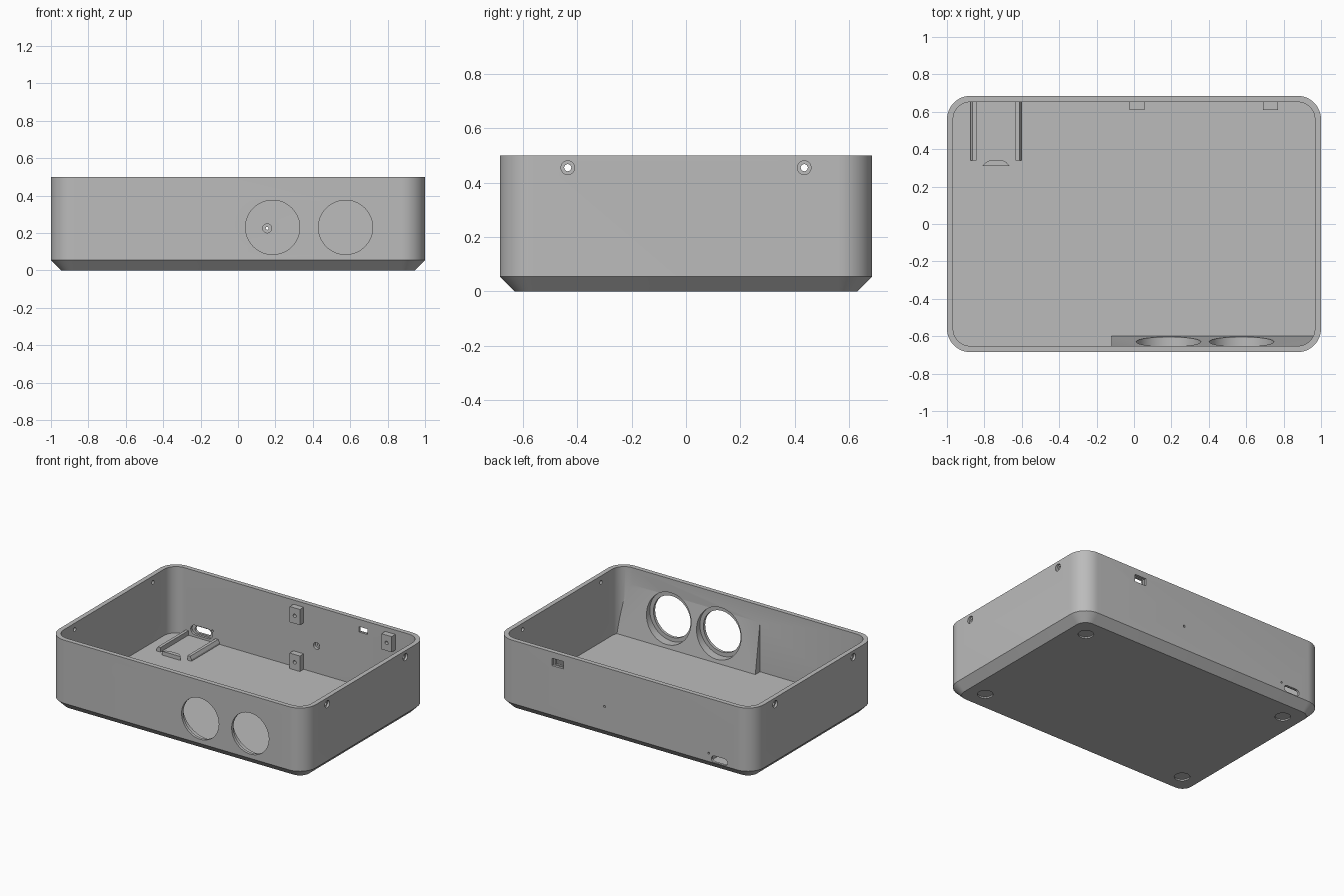
import bpy, bmesh
from math import cos, sin, pi

cube = bpy.data.objects.get("Cube")
if cube:
    bpy.data.objects.remove(cube, do_unlink=True)

# Single plastic material
grey = bpy.data.materials.new("grey plastic")
grey.use_nodes = True
grey.diffuse_color = (0.5, 0.5, 0.5, 1)
grey.node_tree.nodes["Principled BSDF"].inputs["Base Color"].default_value = (0.5, 0.5, 0.5, 1)

# Maps (u, v, w) onto x, y, z for a solid lofted along the given axis
AXES = {
    "X": lambda u, v, w: (w, u, v),
    "Y": lambda u, v, w: (u, w, v),
    "Z": lambda u, v, w: (u, v, w),
}


def rounded(hu, hv, r=0.0, cu=0.0, cv=0.0, steps=12):
    """Outline of a rounded rectangle; a circle when r equals both halves."""
    pts = []
    for q, (su, sv) in enumerate([(1, 1), (-1, 1), (-1, -1), (1, -1)]):
        for i in range(steps + 1):
            a = (q + i / steps) * pi / 2
            pts.append((cu + su * (hu - r) + r * cos(a), cv + sv * (hv - r) + r * sin(a)))
    return pts


def solid(name, rings, axis="Z"):
    """Capped loft through (w, outline) rings."""
    bm = bmesh.new()
    loops = [[bm.verts.new(AXES[axis](u, v, w)) for u, v in pts] for w, pts in rings]
    n = len(loops[0])
    for a, b in zip(loops, loops[1:]):
        for i in range(n):
            j = (i + 1) % n
            bm.faces.new((a[i], a[j], b[j], b[i]))
    bm.faces.new(loops[0])
    bm.faces.new(loops[-1])
    bmesh.ops.remove_doubles(bm, verts=bm.verts, dist=1e-5)
    bmesh.ops.recalc_face_normals(bm, faces=bm.faces)
    mesh = bpy.data.meshes.new(name)
    bm.to_mesh(mesh)
    bm.free()
    mesh.materials.append(grey)
    ob = bpy.data.objects.new(name, mesh)
    bpy.context.collection.objects.link(ob)
    return ob


def prism(name, pts, lo, hi, axis="Z"):
    return solid(name, [(lo, pts), (hi, pts)], axis)


def bore(cu, cv, axis, *stages):
    """Stepped round cutter from (w, radius) stages."""
    return solid("cutter", [(w, rounded(r, r, r, cu, cv)) for w, r in stages], axis)


def cut(target, cutter):
    mod = target.modifiers.new("cut", "BOOLEAN")
    mod.operation = "DIFFERENCE"
    mod.solver = "EXACT"
    mod.object = cutter
    bpy.context.view_layer.objects.active = target
    bpy.ops.object.modifier_apply(modifier=mod.name)
    bpy.data.objects.remove(cutter, do_unlink=True)


def smooth(ob):
    bpy.ops.object.select_all(action="DESELECT")
    ob.select_set(True)
    bpy.context.view_layer.objects.active = ob
    bpy.ops.object.shade_smooth_by_angle()


HX, HY, WALL, FLOOR = 1.0, 0.685, 0.033, 0.033
IX, IY = HX - WALL, HY - WALL

# Tray body with chamfered base
body = solid("tray_body", [
    (0, rounded(HX - 0.055, HY - 0.055, 0.07)),
    (0.055, rounded(HX, HY, 0.125)),
    (0.5, rounded(HX, HY, 0.125)),
])

# Cavity, leaving a sloped panel along the inside of the front wall
cavity = prism("cavity", rounded(IX, IY, 0.092), FLOOR, 0.6)
cut(cavity, prism("panel", [(-0.595, 0), (-0.652, 0.38), (-0.8, 0.38), (-0.8, 0)], -0.12, 1.1, "X"))
cut(body, cavity)

# Two round front openings with wider seats inside
for x in (0.185, 0.575):
    cut(body, bore(x, 0.23, "Y", (-0.75, 0.145), (-0.665, 0.145), (-0.665, 0.173), (-0.5, 0.173)))

# Counterbored lid screw holes in both sides
for s in (-1, 1):
    for y in (-0.435, 0.435):
        cut(body, bore(y, 0.455, "X", (s * 0.9, 0.013), (s * 0.985, 0.013),
                       (s * 0.985, 0.025), (s * 1.1, 0.025)))

# Foot recesses under the base
for x in (-0.82, 0.82):
    for y in (-0.5, 0.5):
        cut(body, bore(x, y, "Z", (-0.1, 0.05), (0.01, 0.05)))

# Back wall: sensor hole, pin hole, switch window and cable slot
cut(body, bore(0.156, 0.225, "Y", (0.6, 0.024), (0.672, 0.024), (0.672, 0.008), (0.75, 0.008)))
cut(body, bore(-0.656, 0.113, "Y", (0.6, 0.007), (0.75, 0.007)))
for x, z, inner, outer in (
    (0.52, 0.43, (0.032, 0.019, 0), (0.045, 0.026, 0)),
    (-0.74, 0.083, (0.085, 0.034, 0.034), (0.062, 0.023, 0.023)),
):
    cut(body, solid("cutter", [
        (0.6, rounded(*inner, x, z)), (0.668, rounded(*inner, x, z)),
        (0.668, rounded(*outer, x, z)), (0.75, rounded(*outer, x, z)),
    ], "Y"))
smooth(body)

# Screw posts on the back wall
for side, x in (("right", 0.015), ("left", 0.73)):
    for level, z in (("lower", 0.087), ("upper", 0.415)):
        post = prism(f"{side}_{level}_post", rounded(0.04, 0.055, 0, x, z), 0.61, IY + 0.005, "Y")
        cut(post, bore(x, z, "Y", (0.55, 0.012), (0.64, 0.012)))
        smooth(post)

# Circuit board rails and end clip on the floor
MID = -0.7375
for side, s in (("right", -1), ("left", 1)):
    profile = [(0.105, 0.03), (0.137, 0.03), (0.137, 0.045), (0.126, 0.065), (0.105, 0.065)]
    prism(f"{side}_board_rail", [(MID + s * u, z) for u, z in profile], 0.34, IY + 0.005, "Y")
half = [(0.073, 0.31), (0.055, 0.33), (0.035, 0.34)]
outline = [(MID + u, y) for u, y in half] + [(MID - u, y) for u, y in reversed(half)]
prism("board_clip", outline, 0.03, 0.06)
